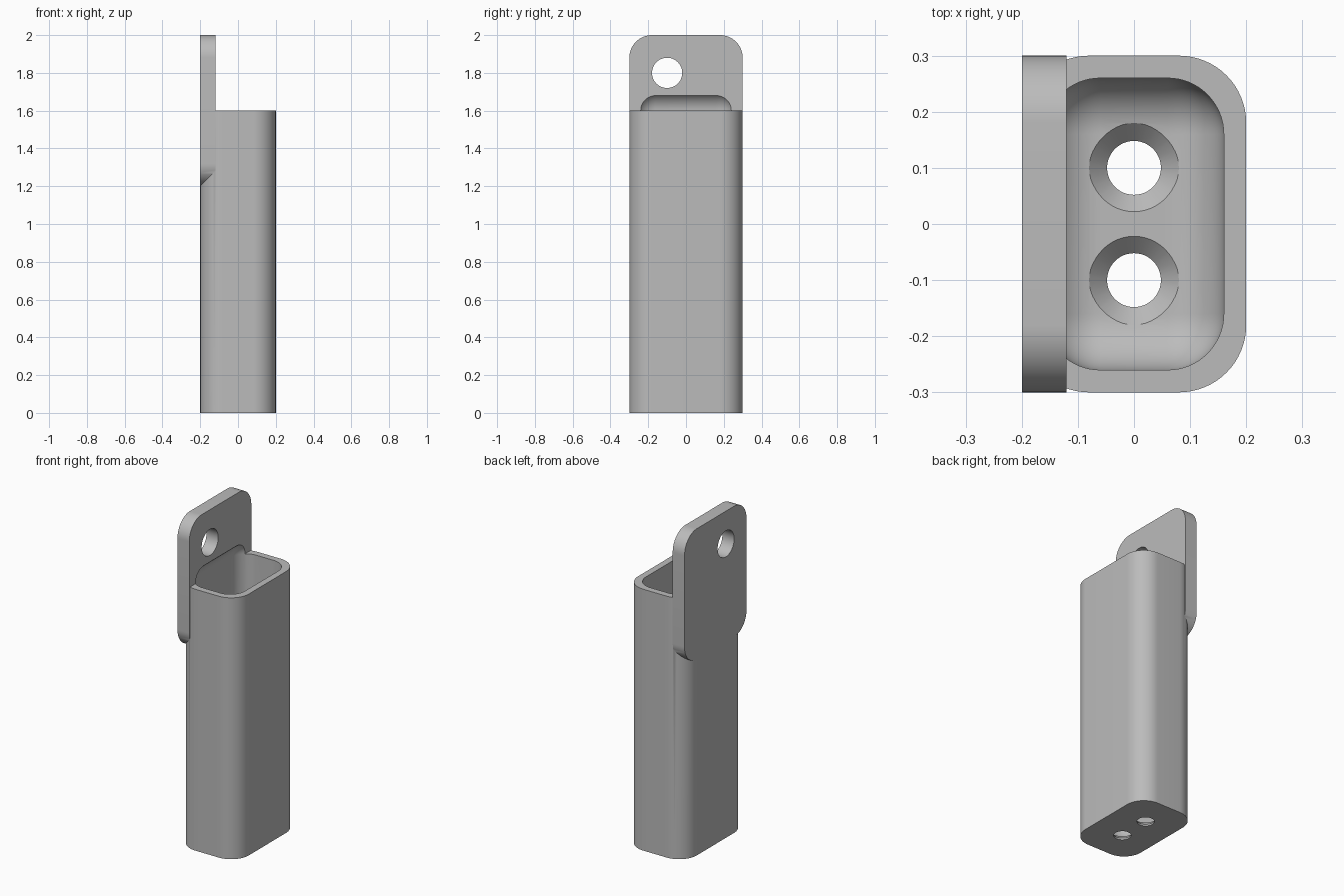
import bpy
import bmesh
import math
from mathutils import Matrix, Vector

default = bpy.data.objects.get("Cube")
if default:
    bpy.data.objects.remove(default)

grey = bpy.data.materials.new("plain grey")
grey.use_nodes = True
colour = (0.5, 0.5, 0.5, 1)
grey.diffuse_color = colour
grey.node_tree.nodes["Principled BSDF"].inputs["Base Color"].default_value = colour


def finish(name, bm):
    mesh = bpy.data.meshes.new(name)
    bm.to_mesh(mesh)
    bm.free()
    mesh.materials.append(grey)
    obj = bpy.data.objects.new(name, mesh)
    bpy.context.collection.objects.link(obj)
    return obj


def rounded_box(name, low, high, radius, axis=None, segments=16):
    """Box with the edges along one axis rounded, or all edges if none is given."""
    low, high = Vector(low), Vector(high)
    bm = bmesh.new()
    bmesh.ops.create_cube(bm, size=1)
    bmesh.ops.scale(bm, vec=high - low, verts=bm.verts)
    bmesh.ops.translate(bm, vec=(low + high) / 2, verts=bm.verts)
    edges = [e for e in bm.edges if axis is None
             or abs((e.verts[0].co - e.verts[1].co)[axis]) > 0.01]
    bmesh.ops.bevel(bm, geom=edges, offset=radius, segments=segments,
                    profile=0.5, affect='EDGES')
    return finish(name, bm)


def drill(name, centre, r1, r2, depth, turn=Matrix()):
    """Cylinder or cone used as a cutter."""
    bm = bmesh.new()
    bmesh.ops.create_cone(bm, cap_ends=True, segments=48, radius1=r1, radius2=r2,
                          depth=depth, matrix=Matrix.Translation(centre) @ turn)
    return finish(name, bm)


def combine(target, tool, operation):
    mod = target.modifiers.new(operation.lower(), 'BOOLEAN')
    mod.object, mod.operation, mod.solver = tool, operation, 'EXACT'
    bpy.context.view_layer.objects.active = target
    bpy.ops.object.modifier_apply(modifier=mod.name)
    bpy.data.objects.remove(tool)


# Tall sleeve with a rounded hanging plate on its side
holder = rounded_box("holder", (-0.2, -0.3, 0), (0.2, 0.3, 1.6), 0.12, axis=2)
plate = rounded_box("hanging_plate", (-0.2, -0.3, 1.2), (-0.12, 0.3, 2), 0.12, axis=0)
combine(holder, plate, 'UNION')

# Cavity with rounded floor, reaching up into the plate
cavity = rounded_box("cavity", (-0.16, -0.26, 0.04), (0.16, 0.26, 1.7), 0.1)
combine(holder, cavity, 'DIFFERENCE')

# Hanging hole through the plate
sideways = Matrix.Rotation(math.pi / 2, 4, 'Y')
combine(holder, drill("hanging_hole", (-0.16, -0.1, 1.8), 0.08, 0.08, 0.2, sideways),
        'DIFFERENCE')

# Two countersunk screw holes in the floor
for y in (-0.1, 0.1):
    combine(holder, drill("screw_hole", (0, y, 0), 0.048, 0.048, 0.2), 'DIFFERENCE')
    combine(holder, drill("countersink", (0, y, 0.035), 0.048, 0.098, 0.05), 'DIFFERENCE')

# Smooth curves, sharp edges
bpy.ops.object.select_all(action='DESELECT')
holder.select_set(True)
bpy.context.view_layer.objects.active = holder
bpy.ops.object.shade_smooth_by_angle(angle=math.radians(30))
